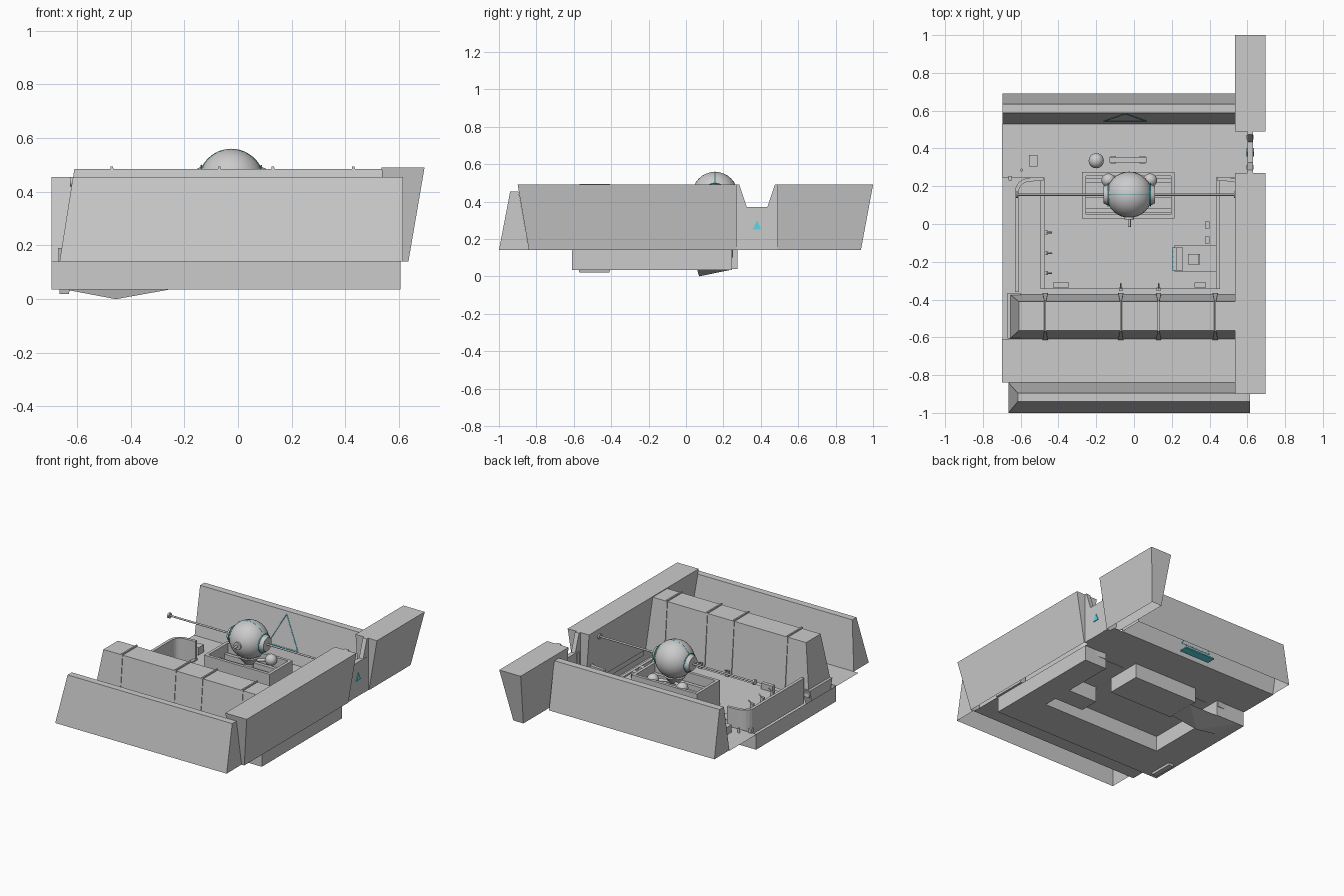
import bpy, bmesh, math
from mathutils import Vector

if "Cube" in bpy.data.objects:
    bpy.data.objects.remove(bpy.data.objects["Cube"])

CX = -0.02  # symmetry line of the room

cyan = bpy.data.materials.new("cyan")
cyan.diffuse_color = (0.1, 0.7, 0.8, 1)
cyan.use_nodes = True
cyan.node_tree.nodes["Principled BSDF"].inputs["Base Color"].default_value = cyan.diffuse_color


def mesh(name, verts, faces, mat=None):
    me = bpy.data.meshes.new(name)
    me.from_pydata(verts, [], faces)
    bm = bmesh.new()
    bm.from_mesh(me)
    bmesh.ops.recalc_face_normals(bm, faces=bm.faces)
    bm.to_mesh(me)
    bm.free()
    ob = bpy.data.objects.new(name, me)
    bpy.context.collection.objects.link(ob)
    if mat:
        me.materials.append(mat)
    return ob


def frustum(name, b, t, z0, z1, mat=None, bottom=True):
    # b, t = (x0, x1, y0, y1) at bottom and top
    v = [(x, y, z) for r, z in ((b, z0), (t, z1))
         for x, y in ((r[0], r[2]), (r[1], r[2]), (r[1], r[3]), (r[0], r[3]))]
    f = [(4, 5, 6, 7)] + [(i, (i + 1) % 4, (i + 1) % 4 + 4, i + 4) for i in range(4)]
    if bottom:
        f.append((3, 2, 1, 0))
    return mesh(name, v, f, mat)


def box(name, x0, x1, y0, y1, z0, z1, mat=None):
    return frustum(name, (x0, x1, y0, y1), (x0, x1, y0, y1), z0, z1, mat)


def prism_x(name, pts, x0, x1, mat=None):
    # yz profile extruded along x
    n = len(pts)
    v = [(x, y, z) for x in (x0, x1) for y, z in pts]
    f = [tuple(range(n)), tuple(range(n, 2 * n))]
    f += [(i, (i + 1) % n, (i + 1) % n + n, i + n) for i in range(n)]
    return mesh(name, v, f, mat)


def plane(name, pts, z):
    return mesh(name, [(x, y, z) for x, y in pts], [tuple(range(len(pts)))])


def smooth(ob):
    for o in bpy.context.selected_objects:
        o.select_set(False)
    bpy.context.view_layer.objects.active = ob
    ob.select_set(True)
    bpy.ops.object.shade_smooth_by_angle()


def ball(name, c, r):
    bpy.ops.mesh.primitive_uv_sphere_add(segments=32, ring_count=16, radius=r, location=c)
    ob = bpy.context.object
    ob.name = name
    smooth(ob)
    return ob


def rod(name, a, b, r, mat=None, r2=None):
    a, b = Vector(a), Vector(b)
    bpy.ops.mesh.primitive_cone_add(vertices=20, radius1=r, radius2=r if r2 is None else r2,
                                    depth=(b - a).length, location=(a + b) / 2)
    ob = bpy.context.object
    ob.name = name
    ob.rotation_mode = 'QUATERNION'
    ob.rotation_quaternion = (b - a).to_track_quat('Z', 'Y')
    if mat:
        ob.data.materials.append(mat)
    smooth(ob)
    return ob


def ring(name, c, r, thick, rot):
    bpy.ops.mesh.primitive_torus_add(location=c, major_radius=r, minor_radius=thick,
                                     major_segments=48, minor_segments=6, rotation=rot)
    bpy.context.object.name = name
    bpy.context.object.data.materials.append(cyan)


# outer walls
frustum("right_wall", (.56, .635, -.84, .27), (.535, .695, -.90, .27), .14, .49, None, False)
frustum("right_wall_rear", (.56, .635, .49, .935), (.535, .695, .49, 1.0), .14, .49, None, False)
frustum("front_wall", (-.665, .615, -1.0, -.84), (-.615, .615, -.94, -.895), .14, .455, None, False)
frustum("back_wall", (-.695, .54, .53, .69), (-.695, .54, .588, .635), .14, .455, None, False)

# doorway in right wall
prism_x("doorway", [(.27, .14), (.49, .14), (.49, .49), (.475, .49), (.435, .37),
                    (.325, .37), (.285, .49), (.27, .49)], .60, .63)
prism_x("door_sign", [(.357, .25), (.403, .25), (.38, .30)], .595, .635, cyan)
for y in (.30, .46):
    box("door_post", .595, .632, y - .012, y + .012, .14, .37)

# floor, raised centre and sunken pit around it
plane("front_floor", [(-.7, -.84), (.61, -.84), (.61, -.61), (-.7, -.61)], .14)
plane("back_floor", [(-.7, .245), (.605, .245), (.605, .53), (-.7, .53)], .14)
inner = [(-.475, .245), (-.475, -.345), (.435, -.345), (.435, -.25), (.215, -.25),
         (.215, -.115), (.435, -.115), (.435, .245)]
plane("centre_floor", inner, .14)
pit = [(-.695, .245), (-.695, -.61), (.605, -.61), (.605, .245)] + inner[::-1]
n = len(pit)
mesh("pit", [(x, y, z) for z in (.035, .14) for x, y in pit],
     [tuple(range(n))] + [(i, (i + 1) % n, (i + 1) % n + n, i + n) for i in range(n)])

# wedge and pads under the pit
mesh("under_wedge", [(-.64, .24, .035), (-.26, .24, .035), (-.26, .06, .035), (-.64, .06, .035),
                     (-.455, .07, 0)], [(0, 1, 4), (1, 2, 4), (2, 3, 4), (3, 0, 4)])
frustum("side_locker", (-.665, -.63, -.57, -.41), (-.67, -.60, -.605, -.365), .02, .19)

# front cabinet bank with ribs
frustum("cabinet_bank", (-.66, .62, -.61, -.37), (-.61, .57, -.565, -.41), .14, .485)
for x in (-.47, -.07, .13, .43):
    frustum("cabinet_rib", (x - .014, x + .014, -.614, -.364),
            (x - .005, x + .005, -.568, -.407), .14, .494)

# curved console walls in the side pits
for side in (-1, 1):
    arc = [(.46, .24)] + [(.53 + .07 * math.sin(a), .17 + .065 * math.cos(a))
                          for a in [i * math.pi / 12 for i in range(7)]] + [(.60, -.36)]
    v = [(CX + side * x, y, z) for z in (.10, .27) for x, y in arc]
    k = len(arc)
    ob = mesh("curved_console", v, [(i, i + 1, i + 1 + k, i + k) for i in range(k - 1)])
    mod = ob.modifiers.new("thickness", 'SOLIDIFY')
    mod.thickness = .02
    mod.offset = 0
    x0, x1 = sorted((CX + side * .455, CX + side * .475))
    box("pit_ledge", x0, x1, -.345, .245, .10, .15)
    x0, x1 = sorted((CX + side * .26, CX + side * .42))
    box("floor_plate", x0, x1, .115, .185, .138, .146)

# open box below the sphere, reaching down below the floor
prof = [(-.275, .215, .03, .275), (-.255, .195, .05, .255)]
v = [(x, y, z) for z in (.04, .31) for r in prof
     for x, y in ((r[0], r[2]), (r[1], r[2]), (r[1], r[3]), (r[0], r[3]))]
f = [(0, 1, 2, 3)]
for i in range(4):
    j = (i + 1) % 4
    f += [(i, j, j + 8, i + 8), (i + 4, j + 4, j + 12, i + 12),
          (i + 8, j + 8, j + 12, i + 12)]
mesh("open_box", v, f)
for y in (.07, .15, .23):
    box("box_slat", -.255, .195, y - .012, y + .012, .16, .25)

# big sphere, side discs, rods, eye
C = Vector((-.025, .155, .437))
ball("sphere", C, .122)
rod("sphere_neck", C - Vector((0, 0, .28)), C - Vector((0, 0, .10)), .03)
rod("neck_dish", C - Vector((0, 0, .16)), C - Vector((0, 0, .11)), .03, None, .07)
for s in (-1, 1):
    e = Vector((s, 0, 0))
    rod("side_disc", C + e * .10, C + e * .137, .062, None, .045)
    ring("side_ring", C + e * .112, .061, .003, (0, math.pi / 2, 0))
    end = -.62 if s < 0 else .535
    rod("side_rod", C + e * .13, (end, .155, .437), .006)
    rod("rod_knob", (end - .006, .155, .437), (end + .006, .155, .437), .018)
    ball("small_sphere", (C.x + s * .11, .232, .297), .037)
    rod("small_sphere_arm", (C.x + s * .11, .232, .295), (C.x, .17, .29), .01)
rod("front_eye", C + Vector((0, -.105, 0)), C + Vector((0, -.13, 0)), .025)
rod("front_peg", C + Vector((0, -.12, 0)), C + Vector((0, -.17, 0)), .008)
ring("sphere_band", C, .121, .0025, (math.pi / 2, 0, 0))

# triangle outline on the back wall
tri = [Vector((-.16, .545, .225)), Vector((.065, .545, .225)), Vector((-.045, .584, .435))]
for i in range(3):
    rod("wall_triangle", tri[i], tri[(i + 1) % 3], .0025, cyan)
box("wall_strip", -.13, .10, .57, .63, .142, .15, cyan)

# levers on the console edges
for x, y, dx, dy in [(-.465, -.045, .03, 0), (-.465, -.155, .03, 0), (-.465, -.26, .03, 0),
                     (-.07, -.345, 0, .03), (.13, -.345, 0, .03)]:
    rod("lever", (x, y, .17), (x + dx, y + dy, .19), .004)
    box("lever_base", x - .01, x + .01, y - .01, y + .01, .14, .175)

# notch console, chair and loose furniture
box("notch_console", .20, .225, -.245, -.125, .14, .20)
for i in range(4):
    box("notch_light", .202, .212, -.235 + i * .027, -.22 + i * .027, .20, .206, cyan)
box("notch_desk", .225, .26, -.245, -.125, .035, .15)
box("chair_seat", .285, .345, -.215, -.16, .085, .10)
box("chair_back", .338, .35, -.215, -.16, .10, .17)
rod("chair_post", (.315, -.187, .035), (.315, -.187, .09), .01)
box("bench_seat", -.13, .065, .325, .355, .165, .18)
for x in (-.11, .045):
    box("bench_leg", x - .015, x + .015, .32, .36, .14, .165)
ball("loose_ball", (-.20, .335, .18), .04)
box("crate", -.555, -.51, .305, .365, .14, .19)
box("small_stand", -.43, -.345, -.335, -.31, .14, .18)
box("small_stand", .32, .38, -.335, -.31, .14, .18)
for y in (-.005, -.085):
    box("side_unit", .375, .40, y - .018, y + .018, .14, .18)
box("floor_bin", -.665, -.645, .23, .255, .14, .17)
rod("floor_stud", (-.595, .285, .14), (-.595, .285, .17), .008)
